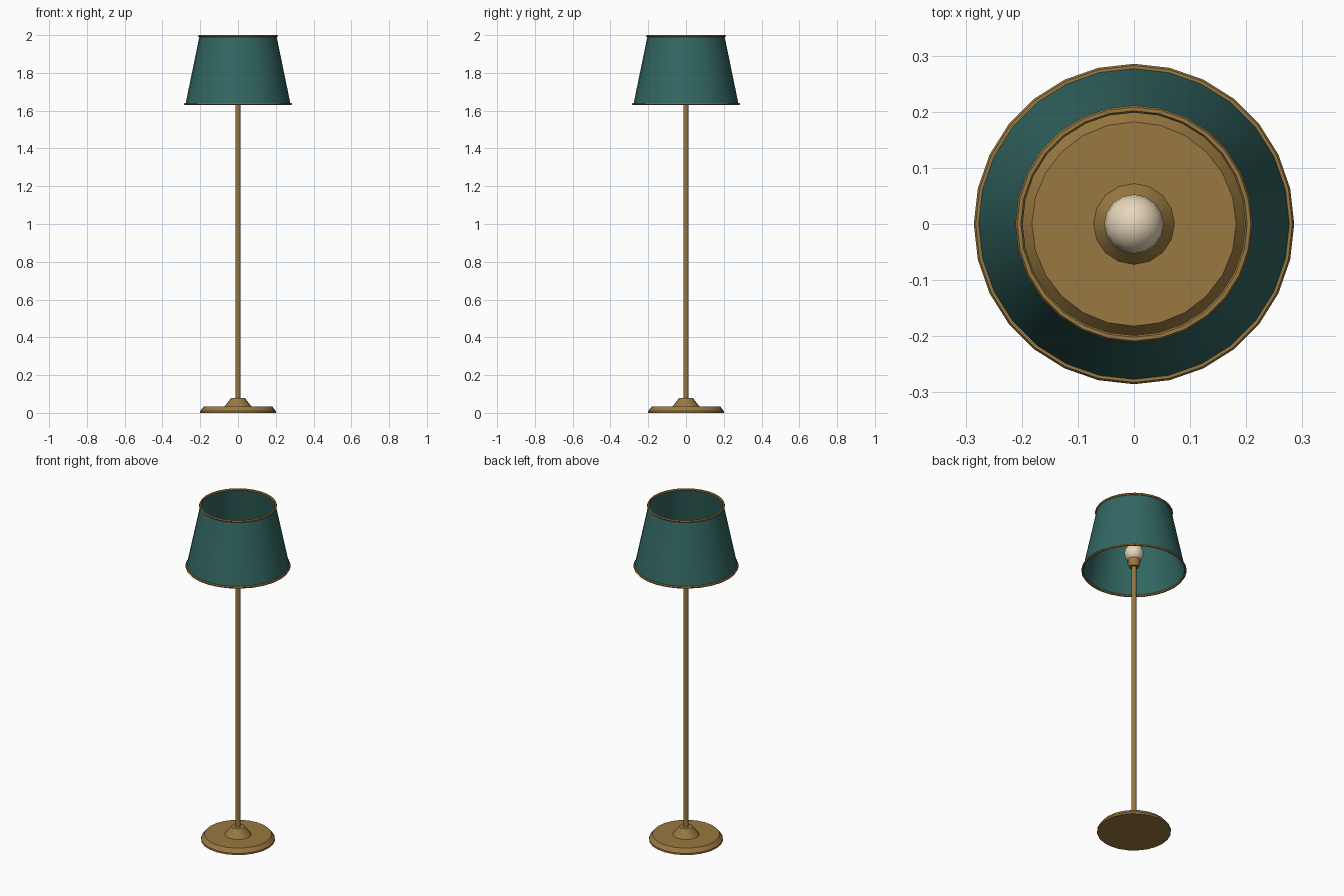
import bpy, math

if "Cube" in bpy.data.objects:
    bpy.data.objects.remove(bpy.data.objects["Cube"])


def material(name, rgb):
    m = bpy.data.materials.new(name)
    m.diffuse_color = (*rgb, 1)
    m.use_nodes = True
    m.node_tree.nodes["Principled BSDF"].inputs["Base Color"].default_value = m.diffuse_color
    return m


BRASS = material("aged brass", (0.32, 0.19, 0.052))
GREEN = material("green fabric", (0.032, 0.135, 0.122))
CREAM = material("cream glass", (0.80, 0.68, 0.49))


def lathe(name, profile, sides, mat, closed=False, caps=True):
    """Revolve (radius, height) points about z; a closed profile makes a ring."""
    verts, faces = [], []
    for r, z in profile:
        for i in range(sides):
            a = 2 * math.pi * i / sides
            verts.append((r * math.cos(a), r * math.sin(a), z))
    n = len(profile)
    for k in range(n if closed else n - 1):
        p, q = k * sides, (k + 1) % n * sides
        for i in range(sides):
            j = (i + 1) % sides
            faces.append((p + i, p + j, q + j, q + i))
    if caps and not closed:
        faces.append(tuple(reversed(range(sides))))
        faces.append(tuple(range((n - 1) * sides, n * sides)))
    mesh = bpy.data.meshes.new(name)
    mesh.from_pydata(verts, [], faces)
    mesh.materials.append(mat)
    ob = bpy.data.objects.new(name, mesh)
    bpy.context.collection.objects.link(ob)
    smooth(ob)
    return ob


def smooth(ob):
    bpy.ops.object.select_all(action='DESELECT')
    ob.select_set(True)
    bpy.context.view_layer.objects.active = ob
    bpy.ops.object.shade_smooth_by_angle(angle=math.radians(35))


def rim(name, radius, z, tube=0.0065):
    pts = [(radius + tube * math.cos(a), z + tube * math.sin(a))
           for a in (math.pi * k / 3 for k in range(6))]
    lathe(name, pts, 28, BRASS, closed=True)


# Foot, hub and pole
lathe("base", [(0.2, 0), (0.2, 0.01), (0.182, 0.033)], 24, BRASS)
lathe("base_hub", [(0.072, 0.033), (0.036, 0.08)], 16, BRASS)
lathe("pole", [(0.0135, 0.06), (0.0135, 1.67)], 12, BRASS)

# Socket and bulb
lathe("socket", [(0.026, 1.655), (0.034, 1.675), (0.034, 1.70)], 16, BRASS)
bpy.ops.mesh.primitive_uv_sphere_add(segments=16, ring_count=10, radius=0.053,
                                     location=(0, 0, 1.74))
bulb = bpy.context.object
bulb.name = "bulb"
bulb.data.materials.append(CREAM)
smooth(bulb)

# Open tapered shade with a brass rim at each end
lathe("shade", [(0.278, 1.635), (0.204, 1.994)], 28, GREEN, caps=False)
rim("shade_bottom_rim", 0.279, 1.635)
rim("shade_top_rim", 0.205, 1.9944)
